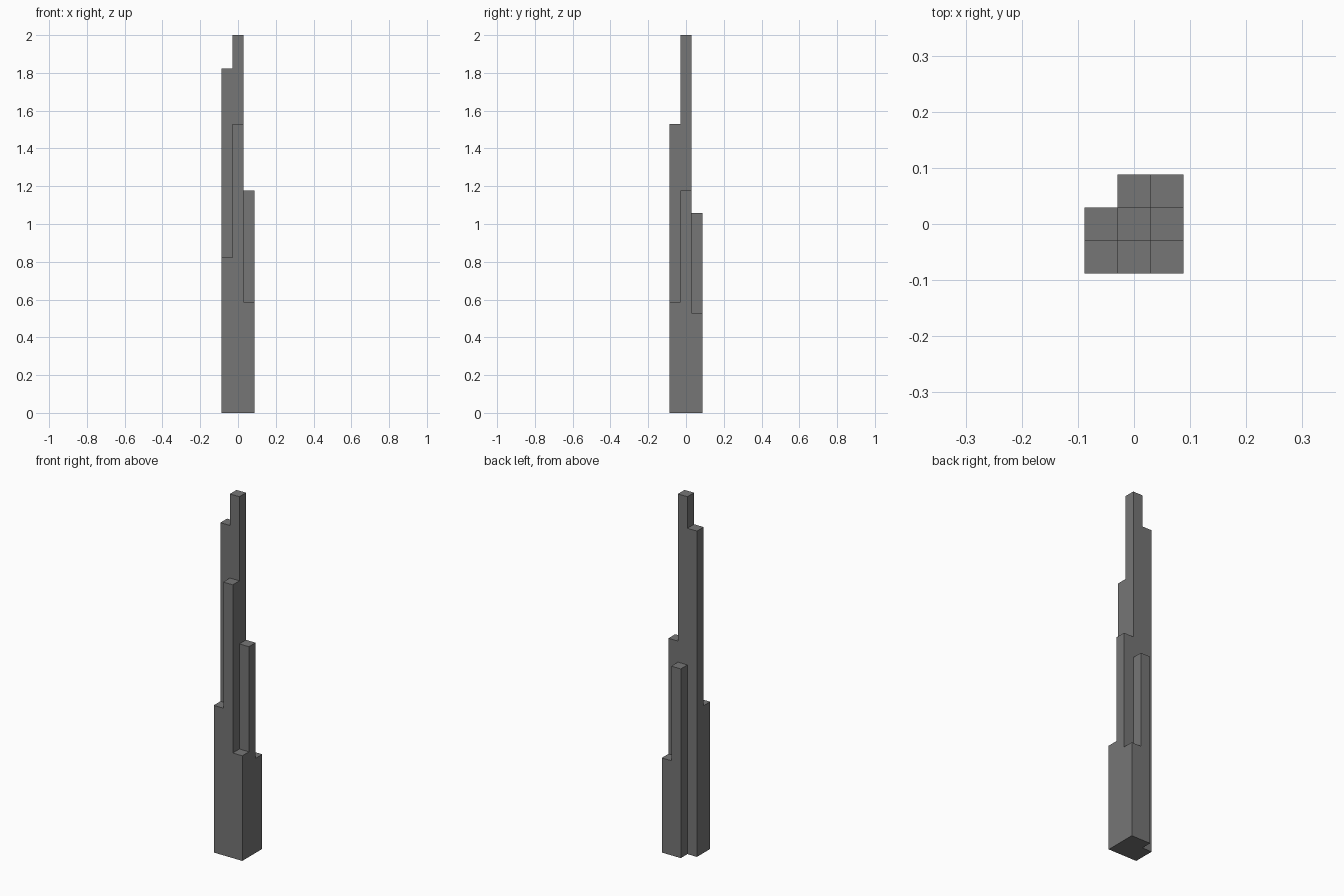
import bpy

cube = bpy.data.objects.get("Cube")
if cube:
    bpy.data.objects.remove(cube, do_unlink=True)

UNIT = 1 / 17  # width of one square tube

# Single dark grey finish
grey = bpy.data.materials.new("dark grey")
grey.use_nodes = True
colour = (0.18, 0.18, 0.18, 1)
grey.diffuse_color = colour
grey.node_tree.nodes["Principled BSDF"].inputs["Base Color"].default_value = colour


def tube(name, col, row, height):
    """Square tower tube standing on the ground in one cell of a 3 x 3 grid."""
    h = height * UNIT
    bpy.ops.mesh.primitive_cube_add(size=1, location=(col * UNIT, row * UNIT, h / 2))
    obj = bpy.context.object
    obj.name = name
    obj.scale = (UNIT, UNIT, h)
    bpy.ops.object.transform_apply(location=False, rotation=False, scale=True)
    obj.data.materials.append(grey)


# Bundled tubes stepping up to the core; the back right cell is open
tube("front_right_tube", -1, -1, 14)
tube("front_tube", 0, -1, 26)
tube("front_left_tube", 1, -1, 10)
tube("right_tube", -1, 0, 31)
tube("core_tube", 0, 0, 34)
tube("left_tube", 1, 0, 20)
tube("back_tube", 0, 1, 18)
tube("back_left_tube", 1, 1, 9)
